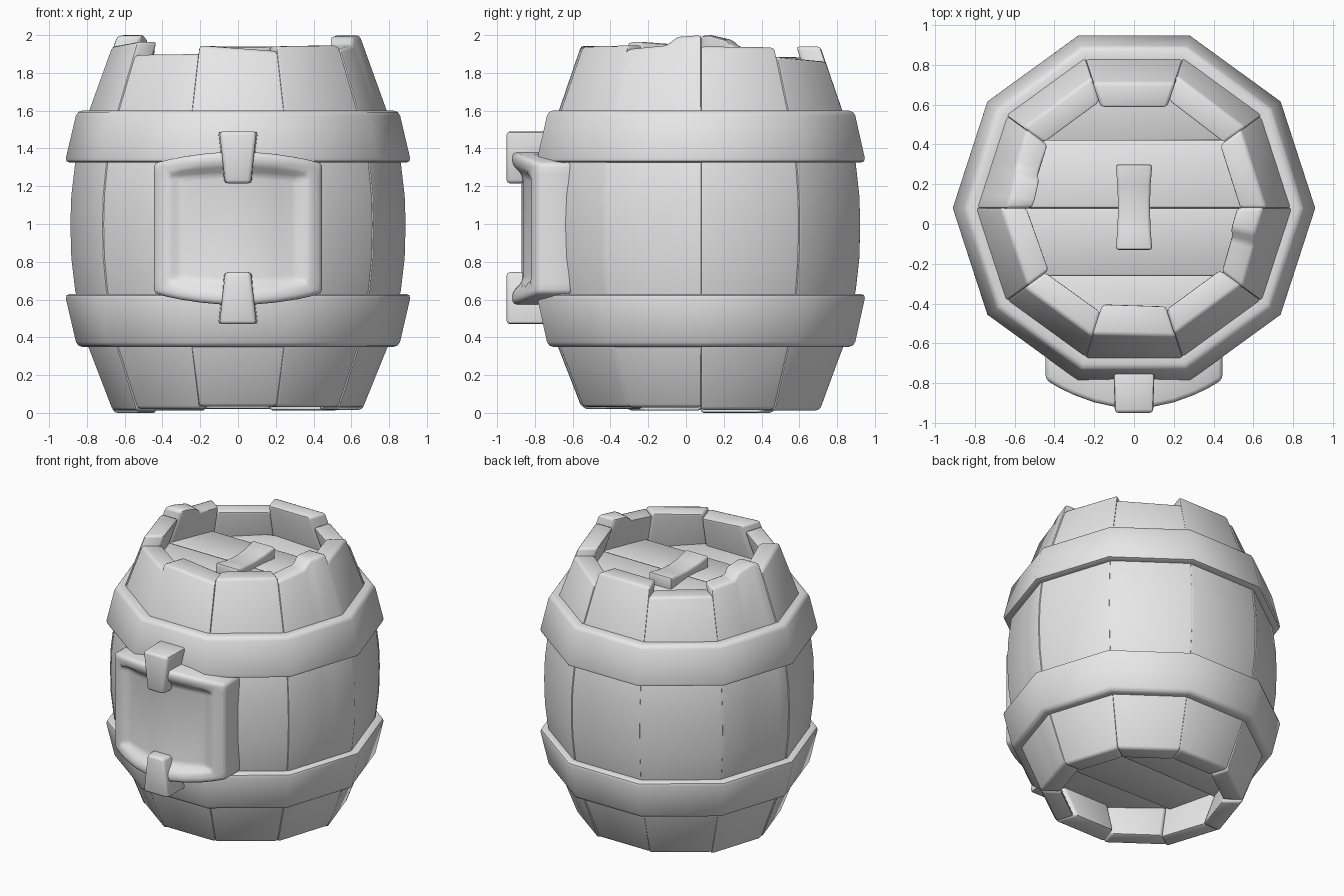
import bpy, bmesh, math, random
from mathutils import Matrix, Vector

random.seed(4)
cube = bpy.data.objects.get("Cube")
if cube:
    bpy.data.objects.remove(cube, do_unlink=True)

CY = 0.08          # barrel axis offset in y
SIDES = 10
STEP = 2 * math.pi / SIDES

clay = bpy.data.materials.new("light_grey")
clay.use_nodes = True
clay.diffuse_color = (0.8, 0.8, 0.8, 1)
clay.node_tree.nodes["Principled BSDF"].inputs["Base Color"].default_value = (0.8, 0.8, 0.8, 1)


def finish(name, bm, bevel=0.015, limit=26):
    """Round the hard edges, smooth shade and link the part."""
    bmesh.ops.recalc_face_normals(bm, faces=bm.faces)
    hard = [e for e in bm.edges if e.is_manifold and e.calc_face_angle(0) > math.radians(limit)]
    bmesh.ops.bevel(bm, geom=hard, offset=bevel, segments=2, profile=0.5,
                    affect='EDGES', clamp_overlap=True)
    bmesh.ops.recalc_face_normals(bm, faces=bm.faces)
    me = bpy.data.meshes.new(name)
    bm.to_mesh(me)
    bm.free()
    me.materials.append(clay)
    me.shade_smooth()
    me.set_sharp_from_angle(angle=math.radians(48))
    ob = bpy.data.objects.new(name, me)
    bpy.context.collection.objects.link(ob)


def polar(r, a, z):
    return Vector((r * math.cos(a), CY + r * math.sin(a), z))


# Staves: each one a bent board with its own top outline (u across, z)
PROFILE = [(0.35, 0.795), (0.65, 0.865), (0.82, 0.885), (1.0, 0.89),
           (1.15, 0.885), (1.32, 0.865), (1.6, 0.79)]


def stave(k, tops, bottom, push, thick):
    bm = bmesh.new()
    # neighbours overlap a little so the joints stay closed
    a0, a1 = k * STEP - 0.004, (k + 1) * STEP + 0.004
    rows = len(PROFILE) + 2

    def grid(depth):
        out = []
        for i in range(rows):
            row = []
            for u, top in tops:
                if i == 0:
                    z, r = bottom, 0.665
                elif i == rows - 1:
                    z, r = top, 0.79 - (top - 1.6) * 0.36
                else:
                    z, r = PROFILE[i - 1]
                r += push - depth
                row.append(bm.verts.new(polar(r, a0, z).lerp(polar(r, a1, z), u)))
            out.append(row)
        return out

    o, n = grid(0), grid(thick)
    last = len(tops) - 1
    for i in range(rows - 1):
        for g in (o, n):
            for j in range(last):
                bm.faces.new((g[i][j], g[i][j + 1], g[i + 1][j + 1], g[i + 1][j]))
        for j in (0, last):
            bm.faces.new((o[i][j], o[i + 1][j], n[i + 1][j], n[i][j]))
    for i in (0, rows - 1):
        for j in range(last):
            bm.faces.new((o[i][j], o[i][j + 1], n[i][j + 1], n[i][j]))
    finish("stave_%d" % (k + 1), bm, 0.018)


def level(left, right):
    return [(0, left), (1, right)]


NOTCH_LEFT = [(0, 1.93), (0.45, 1.935), (0.56, 1.975), (0.85, 2.0), (1, 1.995)]
NOTCH_RIGHT = [(0, 1.925), (0.52, 1.945), (0.66, 1.99), (1, 2.0)]
TOPS = [level(1.94, 1.935), level(1.885, 1.86), level(1.94, 1.94), level(1.88, 1.885),
        NOTCH_LEFT, level(1.94, 1.965), level(1.895, 1.9), level(1.945, 1.915),
        level(1.94, 1.945), NOTCH_RIGHT]
for k, tops in enumerate(TOPS):
    stave(k, tops, 0.0 if k == 4 else random.uniform(0.01, 0.035),
          0.006 * (k % 2) - 0.003, 0.165 if k == 7 else 0.135)


# Hoops: ten-sided sloping bands
def hoop(name, z_wide, z_narrow):
    bm = bmesh.new()
    section = [(0.917, z_wide), (0.852, z_narrow), (0.74, z_narrow), (0.8, z_wide)]
    rings = [[bm.verts.new(polar(r, k * STEP, z)) for r, z in section] for k in range(SIDES)]
    for k in range(SIDES):
        a, b = rings[k], rings[(k + 1) % SIDES]
        for j in range(4):
            bm.faces.new((a[j], a[j - 1], b[j - 1], b[j]))
    finish(name, bm, 0.026, 40)


hoop("lower_hoop", 0.63, 0.35)
hoop("upper_hoop", 1.325, 1.6)


# Heads: planks sliced from a ten-sided disc, each with its own (height, pitch, roll)
def head(name, radius, planks):
    for i, (z, pitch, roll) in enumerate(planks):
        bm = bmesh.new()
        bmesh.ops.create_cone(bm, cap_ends=True, segments=SIDES, radius1=radius,
                              radius2=radius, depth=0.07)
        lo, hi = (i - 2) * 0.34, (i - 1) * 0.34
        for cut, direction in ((lo, -1), (hi, 1)):
            res = bmesh.ops.bisect_plane(bm, geom=bm.verts[:] + bm.edges[:] + bm.faces[:],
                                         plane_co=(0, cut, 0), plane_no=(0, direction, 0),
                                         clear_outer=True)
            rim = [e for e in res["geom_cut"] if isinstance(e, bmesh.types.BMEdge)]
            if rim:
                bmesh.ops.holes_fill(bm, edges=rim)
        mid = Vector((0, (lo + hi) / 2, 0))
        turn = Matrix.Rotation(math.radians(pitch), 4, 'X') @ Matrix.Rotation(math.radians(roll), 4, 'Y')
        bmesh.ops.rotate(bm, verts=bm.verts, cent=mid, matrix=turn)
        bmesh.ops.translate(bm, verts=bm.verts, vec=(0, CY, z))
        finish("%s_plank_%d" % (name, i + 1), bm, 0.008)


head("top", 0.66, [(1.64, -8, 0), (1.705, 3, 0), (1.705, -3, 0), (1.63, 10, 3)])
head("bottom", 0.68, [(0.31, 4, 0), (0.3, 4, 1), (0.3, 4, -1), (0.3, 4, 0)])


# Blocks lofted through four-cornered rings
def block(name, stations, bevel):
    bm = bmesh.new()
    rings = [[bm.verts.new(p) for p in ring] for ring in stations]
    for a, b in zip(rings, rings[1:]):
        for j in range(4):
            bm.faces.new((a[j - 1], a[j], b[j], b[j - 1]))
    bm.faces.new(rings[0])
    bm.faces.new(rings[-1])
    finish(name, bm, bevel)


# Lid handle: waisted saddle
handle = []
for t in (-1, -0.5, 0, 0.5, 1):
    w, y, top = 0.08 + 0.012 * t * t, 0.085 + 0.215 * t, 1.795 + 0.025 * t * t
    handle.append([(-w, y, 1.71), (w, y, 1.71), (w, y, top), (-w, y, top)])
block("lid_handle", handle, 0.015)


# Front plate: bowed panel with a raised rim
def mirrored(values):
    return [-v for v in reversed(values)] + [0] + values


bm = bmesh.new()
xs = mirrored([0.1, 0.2, 0.305, 0.37, 0.445])
vs = mirrored([0.7, 0.84, 1.0])
plate = []
for v in vs:
    row = []
    for x in xs:
        raised = abs(x) > 0.33 or abs(v) > 0.8
        y = -0.925 + 0.72 * x * x + (0 if raised else 0.055)
        half = 0.405 - 0.06 * (x / 0.445) ** 2
        row.append(bm.verts.new((x, y, 0.977 + v * half)))
    plate.append(row)
for a, b in zip(plate, plate[1:]):
    for j in range(len(xs) - 1):
        bm.faces.new((a[j], a[j + 1], b[j + 1], b[j]))
border = [e for e in bm.edges if e.is_boundary]
wall = bmesh.ops.extrude_edge_only(bm, edges=border)["geom"]
for p in wall:
    if isinstance(p, bmesh.types.BMVert):
        p.co.y = -0.6
bmesh.ops.holes_fill(bm, edges=[e for e in bm.edges if e.is_boundary])
finish("front_plate", bm, 0.022, 30)

# Clips holding the plate above and below
for name, sign in (("upper_clip", 1), ("lower_clip", -1)):
    rings = []
    for dz, w, back in ((0.235, 0.074, -0.86), (0.37, 0.09, -0.72), (0.51, 0.106, -0.72)):
        z, front = 0.98 + sign * dz, w - 0.008
        rings.append([(-front, -0.95, z), (front, -0.95, z), (w, back, z), (-w, back, z)])
    block(name, rings, 0.018)
